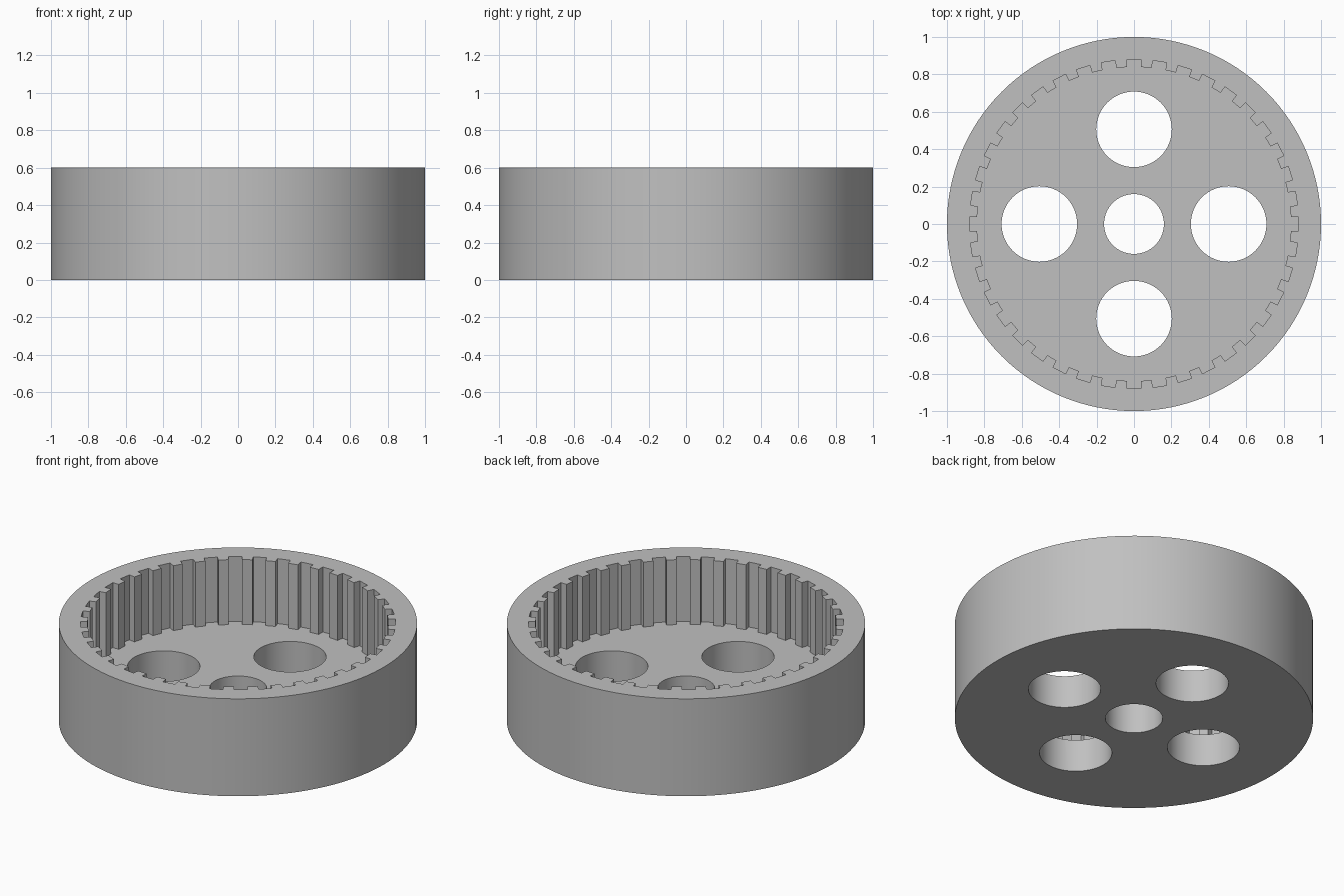
import bpy
import bmesh
from math import cos, sin, pi, tau, radians

HEIGHT, FLOOR = 0.6, 0.2
TEETH, ROOT, TIP, GROOVE = 40, 0.88, 0.84, 0.075

default = bpy.data.objects.get("Cube")
if default:
    bpy.data.objects.remove(default, do_unlink=True)

grey = bpy.data.materials.new("plain grey")
grey.use_nodes = True
colour = (0.53, 0.53, 0.53, 1)
grey.diffuse_color = colour
grey.node_tree.nodes["Principled BSDF"].inputs["Base Color"].default_value = colour


def prism(name, outline, z0, z1):
    """Extrude a closed outline upwards from z0 to z1."""
    bm = bmesh.new()
    face = bm.faces.new([bm.verts.new((x, y, z0)) for x, y in outline])
    top = bmesh.ops.extrude_face_region(bm, geom=[face])["geom"]
    verts = [v for v in top if isinstance(v, bmesh.types.BMVert)]
    bmesh.ops.translate(bm, verts=verts, vec=(0, 0, z1 - z0))
    bmesh.ops.recalc_face_normals(bm, faces=bm.faces)
    mesh = bpy.data.meshes.new(name)
    bm.to_mesh(mesh)
    bm.free()
    mesh.materials.append(grey)
    obj = bpy.data.objects.new(name, mesh)
    bpy.context.collection.objects.link(obj)
    return obj


def circle(radius, segments, cx=0, cy=0):
    return [(cx + radius * cos(tau * i / segments),
             cy + radius * sin(tau * i / segments)) for i in range(segments)]


def tooth_outline():
    """Inner ring profile: parallel-sided grooves between narrow teeth."""
    points = []
    half = GROOVE / 2
    for i in range(TEETH):
        a = tau * i / TEETH
        for r, t in ((TIP, -half), (ROOT, -half), (ROOT, half), (TIP, half)):
            r = (r * r - t * t) ** 0.5
            points.append((r * cos(a) - t * sin(a), r * sin(a) + t * cos(a)))
    return points


def cut(target, cutter):
    cutter.hide_render = True
    mod = target.modifiers.new("cut", "BOOLEAN")
    mod.operation = "DIFFERENCE"
    mod.solver = "EXACT"
    mod.object = cutter
    bpy.context.view_layer.objects.active = target
    bpy.ops.object.modifier_apply(modifier=mod.name)
    bpy.data.objects.remove(cutter, do_unlink=True)


# Solid drum
gear = prism("internal_ring_gear", circle(1, 128), 0, HEIGHT)

# Toothed cavity above the floor
cut(gear, prism("cavity_cutter", tooth_outline(), FLOOR, HEIGHT + 0.1))

# Centre bore and four round openings through the floor
cut(gear, prism("bore_cutter", circle(0.16, 64), -0.1, FLOOR + 0.1))
for k in range(4):
    a = k * pi / 2
    hole = circle(0.202, 64, 0.506 * cos(a), 0.506 * sin(a))
    cut(gear, prism("hole_cutter", hole, -0.1, FLOOR + 0.1))

# Smooth round walls, crisp edges
bpy.ops.object.select_all(action="DESELECT")
gear.select_set(True)
bpy.context.view_layer.objects.active = gear
bpy.ops.object.shade_smooth_by_angle(angle=radians(30))
